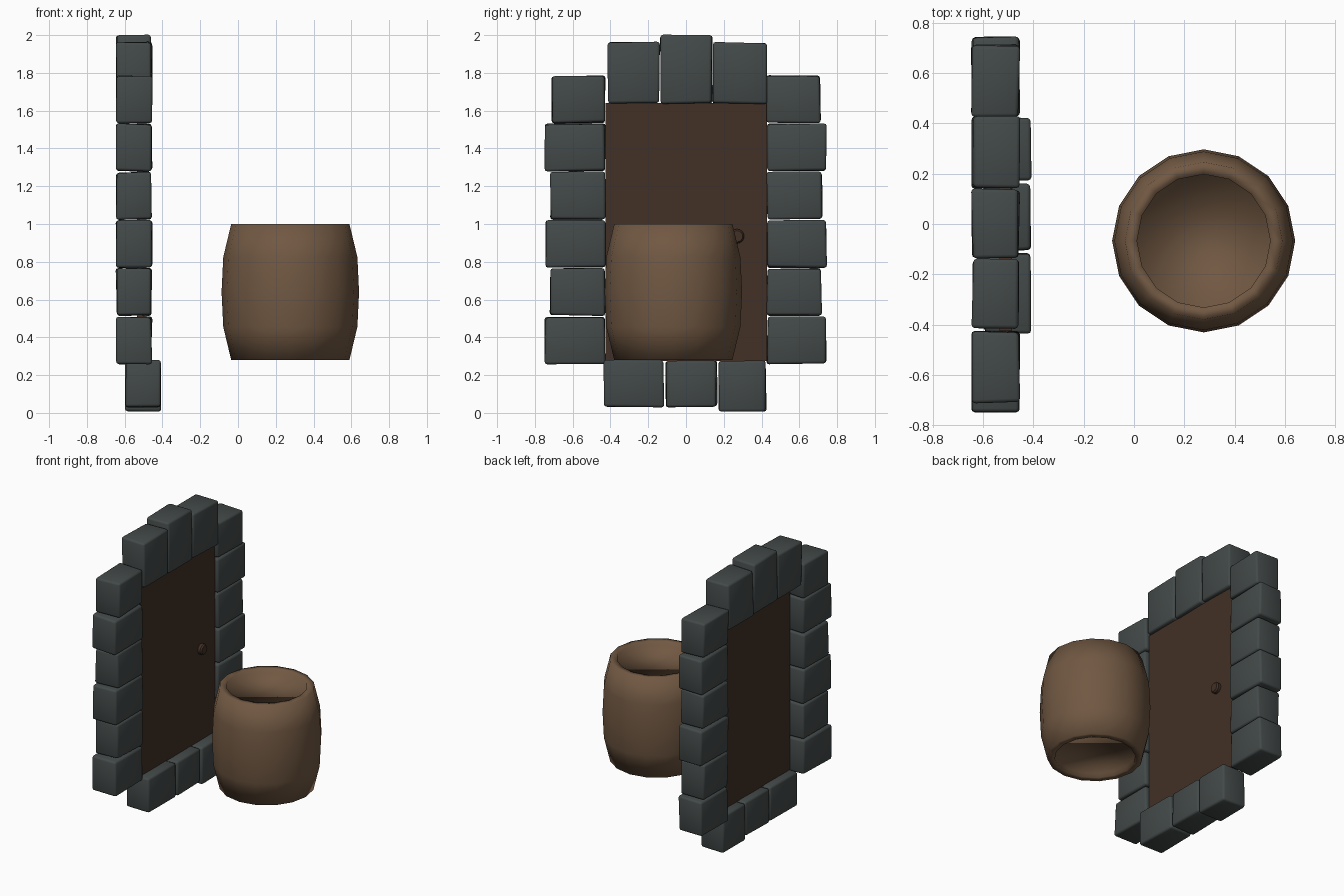
import bpy, bmesh, math, random
from mathutils import Vector

if "Cube" in bpy.data.objects:
    bpy.data.objects.remove(bpy.data.objects["Cube"])

random.seed(4)


def material(name, rgb):
    m = bpy.data.materials.new(name)
    m.diffuse_color = (*rgb, 1)
    m.use_nodes = True
    m.node_tree.nodes["Principled BSDF"].inputs["Base Color"].default_value = m.diffuse_color
    return m


STONE = material("slate stone", (0.056, 0.067, 0.066))
DOOR = material("dark wood", (0.054, 0.029, 0.019))
BARREL = material("barrel wood", (0.165, 0.098, 0.055))


def finish(bm, name, mat, angle=None):
    bmesh.ops.recalc_face_normals(bm, faces=bm.faces)
    me = bpy.data.meshes.new(name)
    bm.to_mesh(me)
    bm.free()
    ob = bpy.data.objects.new(name, me)
    bpy.context.collection.objects.link(ob)
    me.materials.append(mat)
    if angle is not None:
        for o in bpy.context.selected_objects:
            o.select_set(False)
        ob.select_set(True)
        bpy.context.view_layer.objects.active = ob
        bpy.ops.object.shade_smooth_by_angle(angle=math.radians(angle))
    return ob


def box(bm, x, y, z):
    c = Vector([(a + b) / 2 for a, b in (x, y, z)])
    s = [b - a for a, b in (x, y, z)]
    verts = bmesh.ops.create_cube(bm, size=1)["verts"]
    for v in verts:
        v.co = c + Vector([v.co[i] * s[i] for i in range(3)])
    return verts


# Irregular stone block: corners pulled in a little, edges rounded
def stone(name, x, y, z):
    bm = bmesh.new()
    c = Vector([(a + b) / 2 for a, b in (x, y, z)])
    for v in box(bm, x, y, z):
        for i in range(3):
            v.co[i] -= math.copysign(random.uniform(0, 0.01), v.co[i] - c[i])
    bmesh.ops.bevel(bm, geom=bm.edges[:], offset=0.014, segments=2,
                    profile=0.5, affect='EDGES')
    finish(bm, name, STONE, 50)


# Side columns, alternating long and short blocks
WALL_X = (-0.648, -0.452)
outer = [0.75, 0.723, 0.75, 0.724, 0.75, 0.716]
for side, label in ((-1, "left"), (1, "right")):
    for i, w in enumerate(outer):
        z0 = 0.255 + i * 0.2555
        y = sorted((side * 0.424, side * w))
        stone(f"{label}_column_stone_{i + 1}", WALL_X, y, (z0, z0 + 0.257))

# Lintel stones
for i, (y0, y1, top) in enumerate([(-0.42, -0.136, 1.968), (-0.141, 0.143, 2.004),
                                   (0.137, 0.43, 1.966)]):
    stone(f"lintel_stone_{i + 1}", WALL_X, (y0, y1), (1.632, top))

# Doorstep stones, set forward
for i, (y0, y1, low) in enumerate([(-0.437, -0.112, 0.025), (-0.111, 0.168, 0.028),
                                   (0.165, 0.428, 0.0)]):
    stone(f"step_stone_{i + 1}", (-0.6, -0.404), (y0, y1), (low, 0.283))

# Door panel
bm = bmesh.new()
box(bm, (-0.535, -0.485), (-0.425, 0.428), (0.275, 1.64))
finish(bm, "door_panel", DOOR)


# Turned shape from (radius, height) points, capped at both ends
def lathe(bm, profile, sides):
    rings = [[bm.verts.new((r * math.cos(2 * math.pi * k / sides),
                            r * math.sin(2 * math.pi * k / sides), h))
              for k in range(sides)] for r, h in profile]
    for a, b in zip(rings, rings[1:]):
        for k in range(sides):
            n = (k + 1) % sides
            bm.faces.new((a[k], a[n], b[n], b[k]))
    bm.faces.new(rings[0][::-1])
    bm.faces.new(rings[-1])


# Door knob
bm = bmesh.new()
lathe(bm, [(0.038, 0), (0.038, 0.024), (0.03, 0.034)], 16)
knob = finish(bm, "door_knob", DOOR, 35)
knob.rotation_euler = (0, math.pi / 2, 0)
knob.location = (-0.49, 0.27, 0.935)

# Barrel with bulging sides and shallow recessed ends
bm = bmesh.new()
half = [(0.265, 0.33), (0.265, 0.36), (0.313, 0.36), (0.355, 0.185)]
profile = [(r, -h) for r, h in half] + [(0.364, 0)] + half[::-1]
lathe(bm, profile, 16)
barrel = finish(bm, "barrel", BARREL, 180)
barrel.location = (0.277, -0.067, 0.64)
